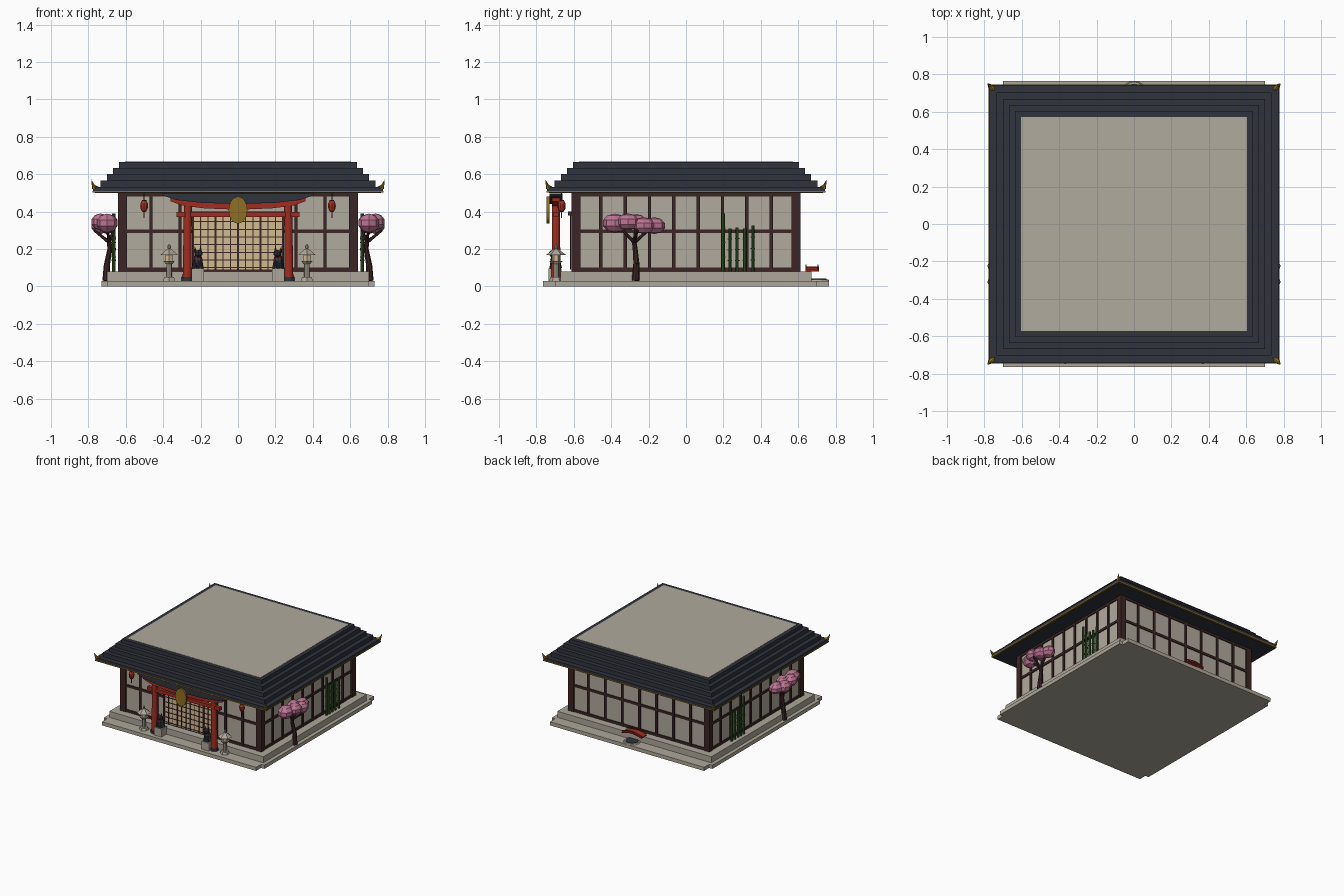
import bpy, math
from mathutils import Vector

cube = bpy.data.objects.get("Cube")
if cube:
    bpy.data.objects.remove(cube, do_unlink=True)


def material(name, r, g, b):
    m = bpy.data.materials.new(name)
    m.use_nodes = True
    m.diffuse_color = (r, g, b, 1)
    m.node_tree.nodes["Principled BSDF"].inputs["Base Color"].default_value = (r, g, b, 1)
    return m


STONE = material("warm stone", .42, .39, .32)
WALL = material("plaster", .44, .405, .34)
TIMBER = material("dark timber", .045, .018, .018)
TILE = material("slate tile", .03, .033, .046)
GOLD = material("old gold", .27, .16, .015)
RED = material("shrine red", .36, .027, .015)
PAPER = material("door paper", .65, .5, .29)
PINK = material("blossom pink", .52, .18, .3)
GREEN = material("bamboo green", .035, .1, .022)


def mesh(name, verts, faces, mat):
    me = bpy.data.meshes.new(name)
    me.from_pydata(verts, [], faces)
    me.materials.append(mat)
    ob = bpy.data.objects.new(name, me)
    bpy.context.collection.objects.link(ob)
    return ob


def finish(name, mat):
    ob = bpy.context.object
    ob.name = name
    ob.data.materials.append(mat)
    return ob


def box(name, mat, x0, x1, y0, y1, z0, z1):
    bpy.ops.mesh.primitive_cube_add(size=1, location=((x0 + x1) / 2, (y0 + y1) / 2, (z0 + z1) / 2))
    bpy.context.object.scale = (abs(x1 - x0), abs(y1 - y0), z1 - z0)
    return finish(name, mat)


def slab(name, mat, hx, hy, z0, z1):
    return box(name, mat, -hx, hx, -hy, hy, z0, z1)


def rod(name, mat, a, b, r0, r1=None, sides=8):
    a, b = Vector(a), Vector(b)
    bpy.ops.mesh.primitive_cone_add(vertices=sides, radius1=r0, radius2=r0 if r1 is None else r1,
                                    depth=(b - a).length, location=(a + b) / 2)
    bpy.context.object.rotation_euler = (b - a).to_track_quat('Z', 'Y').to_euler()
    return finish(name, mat)


def blob(name, mat, loc, scale, seg=8, rings=5):
    bpy.ops.mesh.primitive_uv_sphere_add(segments=seg, ring_count=rings, radius=1, location=loc)
    bpy.context.object.scale = scale
    return finish(name, mat)


def prism(name, mat, profile, y0, y1):
    # Extrude an x-z outline along y
    n = len(profile)
    verts = [(x, y, z) for y in (y0, y1) for x, z in profile]
    faces = [(i, (i + 1) % n, (i + 1) % n + n, i + n) for i in range(n)]
    return mesh(name, verts, faces + [tuple(reversed(range(n))), tuple(range(n, 2 * n))], mat)


# Stone base with front and back steps
slab("base_slab", STONE, .73, .7, 0, .03)
slab("terrace", STONE, .7, .67, .03, .08)
slab("long_steps", STONE, .7, .765, 0, .03)

# Plastered hall and its timber frame
WX, WY, TOP = .63, .6, .505
slab("hall_walls", WALL, WX, WY, .08, TOP)
for z in (.09, .295, .49):
    slab("wall_rail", TIMBER, WX + .008, WY + .008, z - .01, z + .01)
for sx in (-1, 1):
    for sy in (-1, 1):
        x, y = sx * (WX - .012), sy * (WY - .012)
        box("corner_post", TIMBER, x - .024, x + .024, y - .024, y + .024, .08, TOP)
for i in range(1, 9):
    y = -.585 + i * .13
    for s in (-1, 1):
        box("side_stud", TIMBER, s * WX, s * (WX + .01), y - .009, y + .009, .08, TOP)
for i in range(1, 8):
    x = -.62 + i * .155
    box("back_stud", TIMBER, x - .009, x + .009, WY, WY + .01, .08, TOP)
    if abs(x) > .2:
        box("front_stud", TIMBER, x - .009, x + .009, -WY - .01, -WY, .08, TOP)

# Sliding paper doors with lattice
box("door_paper", PAPER, -.235, .235, -.616, -.6, .09, .385)
for i in range(13):
    x = -.24 + i * .04
    w = .006 if i % 3 == 0 else .002
    box("door_upright", TIMBER, x - w, x + w, -.621, -.614, .09, .39)
for i in range(8):
    z = .1 + i * .041
    box("door_bar", TIMBER, -.24, .24, -.62, -.614, z - .0025, z + .0025)
box("door_head", TIMBER, -.25, .25, -.63, -.6, .38, .4)

# Stepped roof: half width in x, bottom, top
slab("eave_trim", GOLD, .777, .745, .502, .511)
slab("eave_underside", TILE, .765, .733, .498, .506)
for hx, z0, z1 in ((.775, .511, .531), (.735, .531, .567), (.7, .567, .6),
                   (.667, .6, .634), (.635, .634, .665)):
    slab("roof_tier", TILE, hx, hx - .032, z0, z1)
slab("roof_deck", WALL, .605, .573, .66, .667)
for sx in (-1, 1):
    for sy in (-1, 1):
        rod("corner_horn_root", GOLD, (sx * .74, sy * .71, .515), (sx * .77, sy * .738, .532), .014, .012, 6)
        rod("corner_horn_tip", GOLD, (sx * .768, sy * .736, .525), (sx * .785, sy * .752, .572), .013, 0, 6)

# Gateway in front of the doors
GY = -.695
for s in (-1, 1):
    rod("gate_pillar", RED, (s * .272, GY, .03), (s * .268, GY, .43), .024, .021, 12)
    rod("gate_pillar_foot", TILE, (s * .272, GY, .03), (s * .272, GY, .05), .029, .029, 12)
box("gate_tie_beam", RED, -.33, .33, GY - .014, GY + .014, .372, .398)
upper = [(-.4, .485), (-.33, .462), (-.2, .447), (0, .44), (.2, .447), (.33, .462), (.4, .485)]


def band(z_low, z_high, width):
    low = [(x * width, z + z_low) for x, z in upper]
    return low + [(x * width, z + z_high) for x, z in reversed(upper)]


prism("gate_red_lintel", RED, band(-.03, .002, .9), GY - .022, GY + .022)
prism("gate_cap", TILE, [(x, z) for x, z in upper] + [(.41, .497), (-.41, .497)], GY - .034, GY + .034)
plaque = rod("gate_medallion", GOLD, (0, -.745, .408), (0, -.73, .408), .05, .05, 24)
plaque.scale = (1, 1.44, 1)

for s in (-1, 1):
    # Stone lantern
    x, y = s * .368, -.695
    rod("lantern_base", STONE, (x, y, .03), (x, y, .05), .036, .03, 6)
    rod("lantern_shaft", STONE, (x, y, .05), (x, y, .12), .015, .015, 8)
    rod("lantern_shelf", STONE, (x, y, .12), (x, y, .135), .022, .034, 6)
    rod("lantern_light", PAPER, (x, y, .135), (x, y, .17), .022, .022, 6)
    rod("lantern_roof", STONE, (x, y, .168), (x, y, .2), .054, .012, 6)
    blob("lantern_finial", STONE, (x, y, .21), (.009, .009, .016))

    # Guardian figure on a pedestal
    x, y = s * .215, -.7
    box("guardian_pedestal", STONE, x - .034, x + .034, y - .034, y + .034, .03, .095)
    rod("guardian_body", TILE, (x, y + .005, .095), (x, y, .165), .032, .02, 8)
    blob("guardian_head", TILE, (x - s * .004, y - .01, .175), (.022, .024, .02))
    rod("guardian_collar", RED, (x, y, .142), (x, y, .15), .026, .024, 8)
    for e in (-1, 1):
        rod("guardian_ear", TILE, (x + e * .013, y - .005, .185), (x + e * .016, y - .005, .215), .009, 0, 4)
        rod("guardian_leg", TILE, (x + e * .014, y - .022, .095), (x + e * .012, y - .014, .145), .009)

    # Hanging paper lantern
    x, y = s * .502, -.665
    rod("hanging_cord", TIMBER, (x, y, .45), (x, y, .5), .002)
    blob("hanging_lantern", RED, (x, y, .43), (.022, .022, .034), 10, 8)
    for z in (.4, .455):
        rod("hanging_lantern_cap", TILE, (x, y, z), (x, y, z + .006), .012)
    rod("hanging_tassel", RED, (x, y, .365), (x, y, .4), .003)

    # Blossom tree
    path = [(.705, -.27, .03), (.7, -.265, .12), (.685, -.272, .2), (.69, -.28, .26)]
    for i in range(3):
        a, b = path[i], path[i + 1]
        rod("tree_trunk", TIMBER, (s * a[0], a[1], a[2]), (s * b[0], b[1], b[2]),
            .02 - i * .003, .017 - i * .003)
    for tip in ((.77, -.26, .3), (.66, -.27, .32), (.7, -.36, .32), (.7, -.19, .31)):
        rod("tree_branch", TIMBER, (s * .688, -.276, .235), (s * tip[0], tip[1], tip[2]), .01, .006, 6)
    for bx, by, bz, r in ((.7, -.38, .338, .068), (.735, -.31, .345, .06), (.69, -.265, .345, .055),
                          (.735, -.225, .325, .06), (.7, -.17, .325, .06)):
        blob("blossom_cluster", PINK, (s * bx, by, bz), (r * .85, r, r * .75))

    # Bamboo clump
    for y, top in ((.2, .39), (.235, .31), (.273, .315), (.315, .31), (.358, .325)):
        rod("bamboo_cane", GREEN, (s * .665, y, .08), (s * .665, y, top), .009)
        for k in range(1, 4):
            z = .08 + k * (top - .08) / 4
            rod("bamboo_joint", GREEN, (s * .665, y, z - .003), (s * .665, y, z + .003), .012)

# Small pond and arched bridge behind the hall
rod("pond_rim", STONE, (0, .7, .03), (0, .7, .038), .065, .06, 16)
rod("pond_water", TILE, (0, .7, .036), (0, .7, .041), .05, .05, 16)
arch = [(-.09 + i * .03, .08 + .018 * math.sin(math.pi * i / 6)) for i in range(7)]
prism("bridge_deck", RED, arch + [(x, z + .008) for x, z in reversed(arch)], .64, .71)
for y in (.642, .705):
    prism("bridge_rail", RED, [(x, z + .014) for x, z in arch] + [(x, z + .02) for x, z in reversed(arch)],
          y - .003, y + .003)
